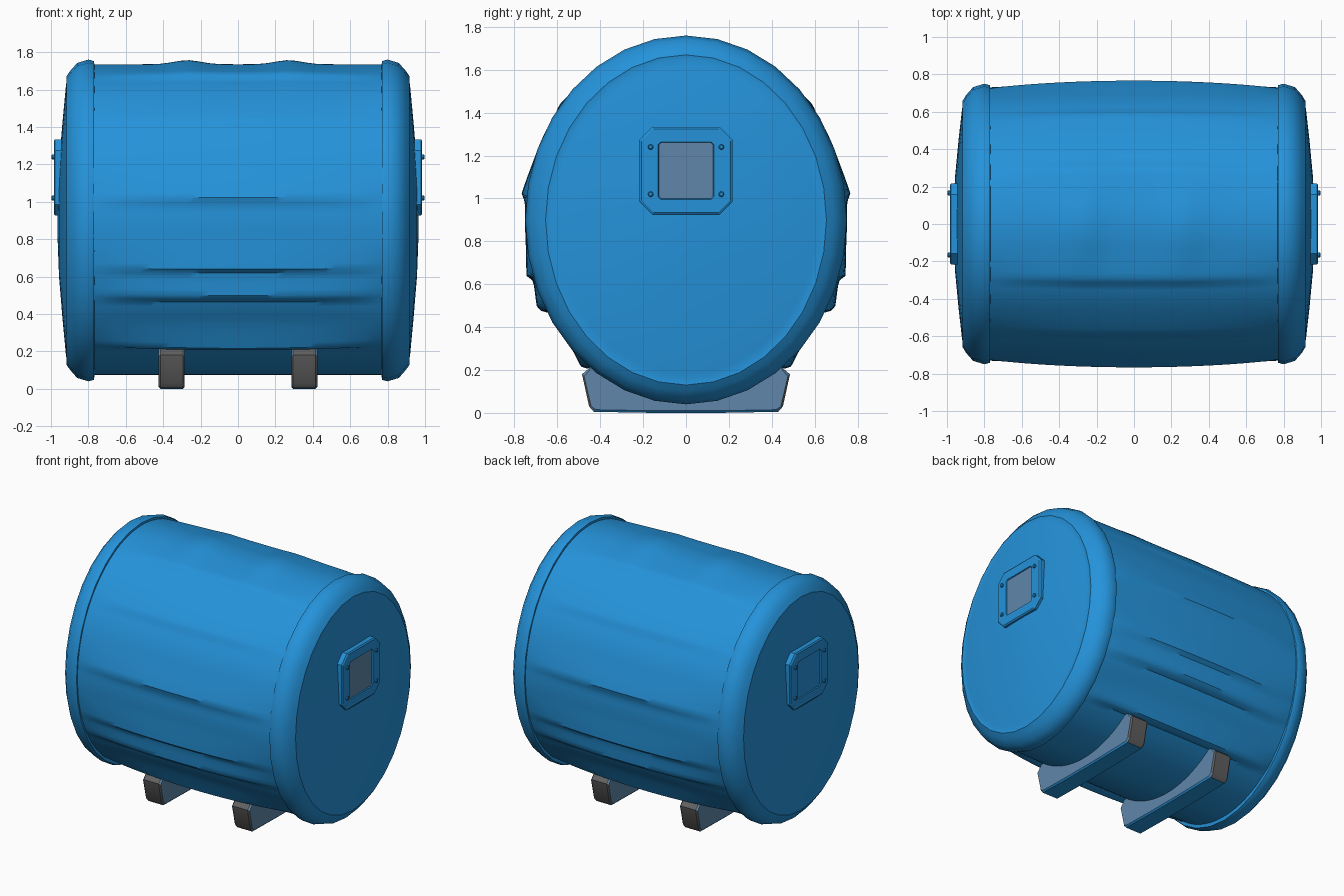
import bpy, bmesh, math

if "Cube" in bpy.data.objects:
    bpy.data.objects.remove(bpy.data.objects["Cube"])

def material(name, rgb):
    m = bpy.data.materials.new(name)
    m.diffuse_color = (*rgb, 1)
    m.use_nodes = True
    m.node_tree.nodes["Principled BSDF"].inputs["Base Color"].default_value = m.diffuse_color
    return m

BLUE = material("barrel blue", (0.018, 0.29, 0.70))
SLATE = material("slate blue", (0.115, 0.24, 0.40))
GREY = material("foot grey", (0.12, 0.12, 0.12))

def loft(name, rings, mats, cap=True, rule=None, angle=35):
    """Skin a list of closed point rings; rule(face) picks the material slot."""
    bm = bmesh.new()
    loops = [[bm.verts.new(p) for p in r] for r in rings]
    n = len(loops[0])
    for a, b in zip(loops, loops[1:]):
        for i in range(n):
            j = (i + 1) % n
            bm.faces.new((a[i], a[j], b[j], b[i]))
    if cap:
        bm.faces.new(loops[0])
        bm.faces.new(loops[-1])
    bmesh.ops.recalc_face_normals(bm, faces=bm.faces)
    if rule:
        for f in bm.faces:
            f.material_index = rule(f)
    me = bpy.data.meshes.new(name)
    bm.to_mesh(me)
    bm.free()
    for m in mats:
        me.materials.append(m)
    ob = bpy.data.objects.new(name, me)
    bpy.context.collection.objects.link(ob)
    bpy.ops.object.select_all(action='DESELECT')
    ob.select_set(True)
    bpy.context.view_layer.objects.active = ob
    bpy.ops.object.shade_smooth_by_angle(angle=math.radians(angle))
    return ob

# Barrel body: oval tube with overlapping creases (degrees from top, height)
CREASES = [(23, 0.02), (51, 0.012), (82, 0.022), (108, 0.03), (119, 0.042), (143, 0.05)]

def crease(deg):
    h = 0
    for c, a in CREASES:
        d = deg - c
        if -13 < d <= 0:
            h = max(h, a * (1 + d / 13) ** 1.6)
        elif 0 < d < 3:
            h = max(h, a * (1 - d / 3))
    return h

def body_ring(x, n=180):
    pts = []
    u = 1 - (x / 0.78) ** 2
    for i in range(n):
        t = 2 * math.pi * i / n
        deg = math.degrees(min(t, 2 * math.pi - t))
        h = crease(deg) * u ** 0.7
        # two soft lumps along the top
        h += 0.022 * math.exp(-((abs(x) - 0.27) / 0.1) ** 2 - (deg / 18) ** 2)
        ry = 0.73 + 0.022 * u + h
        rz = 0.83 + h
        pts.append((x, ry * math.sin(t), 0.905 + rz * math.cos(t)))
    return pts

loft("barrel_body", [body_ring(-0.78 + 1.56 * k / 30) for k in range(31)], [BLUE], cap=False)

# Rounded rims with shallow domed heads
RIM = [(0.765, 0.70, 0.81), (0.77, 0.742, 0.852), (0.80, 0.75, 0.86), (0.86, 0.732, 0.842),
       (0.897, 0.69, 0.80), (0.918, 0.655, 0.77), (0.915, 0.638, 0.752), (0.920, 0.61, 0.72),
       (0.938, 0.45, 0.53), (0.957, 0.25, 0.30), (0.966, 0.05, 0.06)]

def oval(x, ry, rz, n=32):
    return [(x, ry * math.sin(2 * math.pi * i / n), 0.90 + rz * math.cos(2 * math.pi * i / n))
            for i in range(n)]

# Chamfered rectangle in the y-z plane
def chamfered(x, hy, hz, c, cy=0, cz=1.13):
    q = [(hy - c, hz), (hy, hz - c), (hy, c - hz), (hy - c, -hz),
         (c - hy, -hz), (-hy, c - hz), (-hy, hz - c), (c - hy, hz)]
    return [(x, cy + y, cz + z) for y, z in q]

for s, side in ((1, "right"), (-1, "left")):
    loft(side + "_rim_and_head", [oval(s * x, a, b) for x, a, b in RIM], [BLUE])
    # Window frame with a recessed pane (slate on the right end only)
    frame = [(0.925, 0.217, 0.204, 0.06), (0.978, 0.217, 0.204, 0.06), (0.985, 0.208, 0.195, 0.057),
             (0.985, 0.130, 0.134, 0.012), (0.978, 0.127, 0.131, 0.012)]
    loft(side + "_window_frame", [chamfered(s * x, a, b, c) for x, a, b, c in frame],
         [BLUE, SLATE if s > 0 else BLUE],
         rule=lambda f: 1 if abs(f.calc_center_median().x) < 0.9785 and abs(f.normal.x) > 0.9
         and abs(f.calc_center_median().x) > 0.97 else 0, angle=20)
    # Corner bolts
    for y in (-0.165, 0.165):
        for z in (1.02, 1.24):
            loft(side + "_bolt", [[(s * x, y + r * math.cos(k * math.pi / 4), z + r * math.sin(k * math.pi / 4))
                                   for k in range(8)] for x, r in ((0.97, 0.013), (0.993, 0.013), (0.998, 0.008))],
                 [BLUE])

# Feet: cradles with sloped, softened ends and an oval hollow on top
def foot_ring(x, shrink):
    e = shrink
    pts = [(0.485 - e, 0.18 - e), (0.452 - e, 0.03), (0.43 - e, 0.005 + e), (0.15, e)]
    low = [(y, z) for y, z in pts] + [(-y, z) for y, z in reversed(pts)]
    arc = []
    for k in range(11):
        y = -0.42 + 0.84 * k / 10
        arc.append((y, 0.915 - 0.83 * math.sqrt(1 - (y / 0.73) ** 2)))
    return [(x, y, z) for y, z in low + arc]

def foot_colour(f):
    c = f.calc_center_median()
    if abs(f.normal.y) > 0.6 and abs(c.y) > 0.4:
        return 2                                    # grey ends
    return 0 if f.normal.z < -0.6 else 1            # blue underside, slate sides

for cx, side in ((0.355, "right"), (-0.355, "left")):
    loft(side + "_foot", [foot_ring(cx + dx, e) for dx, e in
                          ((-0.07, 0.01), (-0.06, 0), (0.06, 0), (0.07, 0.01))],
         [BLUE, SLATE, GREY], rule=foot_colour)
